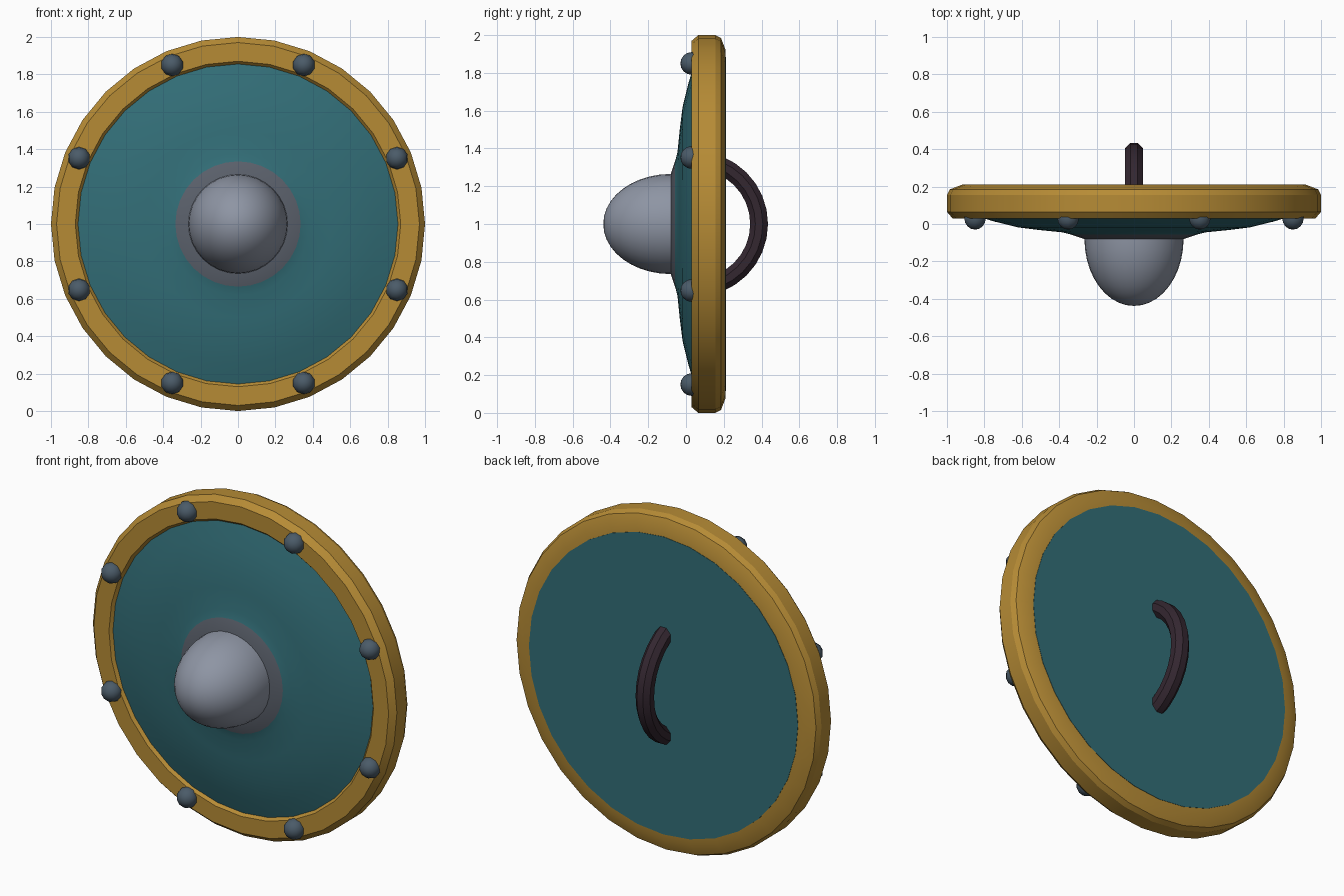
import bpy, bmesh, math
from mathutils import Vector

if "Cube" in bpy.data.objects:
    bpy.data.objects.remove(bpy.data.objects["Cube"])


def material(name, rgb):
    m = bpy.data.materials.new(name)
    m.diffuse_color = (*rgb, 1)
    m.use_nodes = True
    m.node_tree.nodes["Principled BSDF"].inputs["Base Color"].default_value = m.diffuse_color
    return m


GOLD = material("gold", (0.47, 0.26, 0.036))
TEAL = material("teal", (0.032, 0.155, 0.185))
STEEL = material("light steel", (0.27, 0.30, 0.37))
DARK_STEEL = material("dark steel", (0.105, 0.12, 0.15))
STUD = material("stud blue grey", (0.07, 0.105, 0.14))
LEATHER = material("dark leather", (0.034, 0.02, 0.03))


def finish(bm, name, mats, angle=30):
    bmesh.ops.recalc_face_normals(bm, faces=bm.faces)
    me = bpy.data.meshes.new(name)
    bm.to_mesh(me)
    bm.free()
    ob = bpy.data.objects.new(name, me)
    bpy.context.collection.objects.link(ob)
    for m in mats:
        me.materials.append(m)
    bpy.ops.object.select_all(action='DESELECT')
    ob.select_set(True)
    bpy.context.view_layer.objects.active = ob
    bpy.ops.object.shade_smooth_by_angle(angle=math.radians(angle))
    return ob


def lathe(name, profile, mats, closed=False, steps=32, centre=(0, 0, 1), angle=30, rule=None):
    """Spin (radius, y) points around the y axis; radius 0 becomes a pole."""
    bm = bmesh.new()
    c = Vector(centre)
    rings = []
    for r, y in profile:
        if r == 0:
            rings.append([bm.verts.new(c + Vector((0, y, 0)))] * steps)
        else:
            rings.append([bm.verts.new(c + Vector((r * math.sin(a), y, r * math.cos(a))))
                          for a in (2 * math.pi * i / steps for i in range(steps))])
    pairs = list(zip(rings, rings[1:])) + ([(rings[-1], rings[0])] if closed else [])
    for k, (p, q) in enumerate(pairs):
        for i in range(steps):
            j = (i + 1) % steps
            f = bm.faces.new(list(dict.fromkeys((p[i], p[j], q[j], q[i]))))
            f.material_index = rule(k) if rule else 0
    return finish(bm, name, mats, angle)


# Bevelled metal rim
lathe("rim", [(0.84, 0.065), (0.87, 0.03), (0.97, 0.03), (1.0, 0.065), (1.0, 0.155),
              (0.985, 0.185), (0.92, 0.21), (0.84, 0.21)], [GOLD], closed=True, angle=25)

# Domed board with a dark collar around the boss and a flat back
lathe("board", [(0, -0.08), (0.268, -0.08), (0.335, -0.057), (0.38, -0.045), (0.50, -0.033),
                (0.62, -0.018), (0.75, 0.014), (0.865, 0.05), (0.885, 0.10), (0.885, 0.212), (0, 0.212)],
      [TEAL, DARK_STEEL], rule=lambda k: 1 if k < 2 else 0)

# Rounded boss
boss = [(0.265 * math.cos(t), -0.08 - 0.358 * math.sin(t))
        for t in (math.pi / 2 * i / 10 for i in range(10))]
lathe("boss", [(0.265, -0.06)] + boss + [(0, -0.438)], [STEEL], angle=40)

# Eight rivets on the rim
for n in range(8):
    a = math.radians(22.5 + 45 * n)
    dome = [(0.06 * math.sin(t), 0.03 - 0.06 * math.cos(t))
            for t in (math.pi * i / 8 for i in range(1, 8))]
    lathe(f"rivet_{n + 1}", [(0, -0.03)] + dome + [(0, 0.09)], [STUD], steps=10,
          centre=(0.92 * math.sin(a), 0, 1 + 0.92 * math.cos(a)), angle=50)

# Curved grip on the back: a tube swept along an arc
bm = bmesh.new()
R, CY, TUBE, SIDES, N = 0.337, 0.05, 0.051, 8, 14
rings = []
for i in range(N + 1):
    a = math.radians(-80 + 160 * i / N)
    ring = []
    for s in range(SIDES):
        b = 2 * math.pi * (s + 0.5) / SIDES
        r = R + TUBE * math.cos(b)
        ring.append(bm.verts.new((TUBE * math.sin(b), CY + r * math.cos(a), 1 + r * math.sin(a))))
    rings.append(ring)
for p, q in zip(rings, rings[1:]):
    for s in range(SIDES):
        t = (s + 1) % SIDES
        bm.faces.new((p[s], p[t], q[t], q[s]))
bm.faces.new(rings[0])
bm.faces.new(rings[-1])
finish(bm, "grip", [LEATHER], 30)
